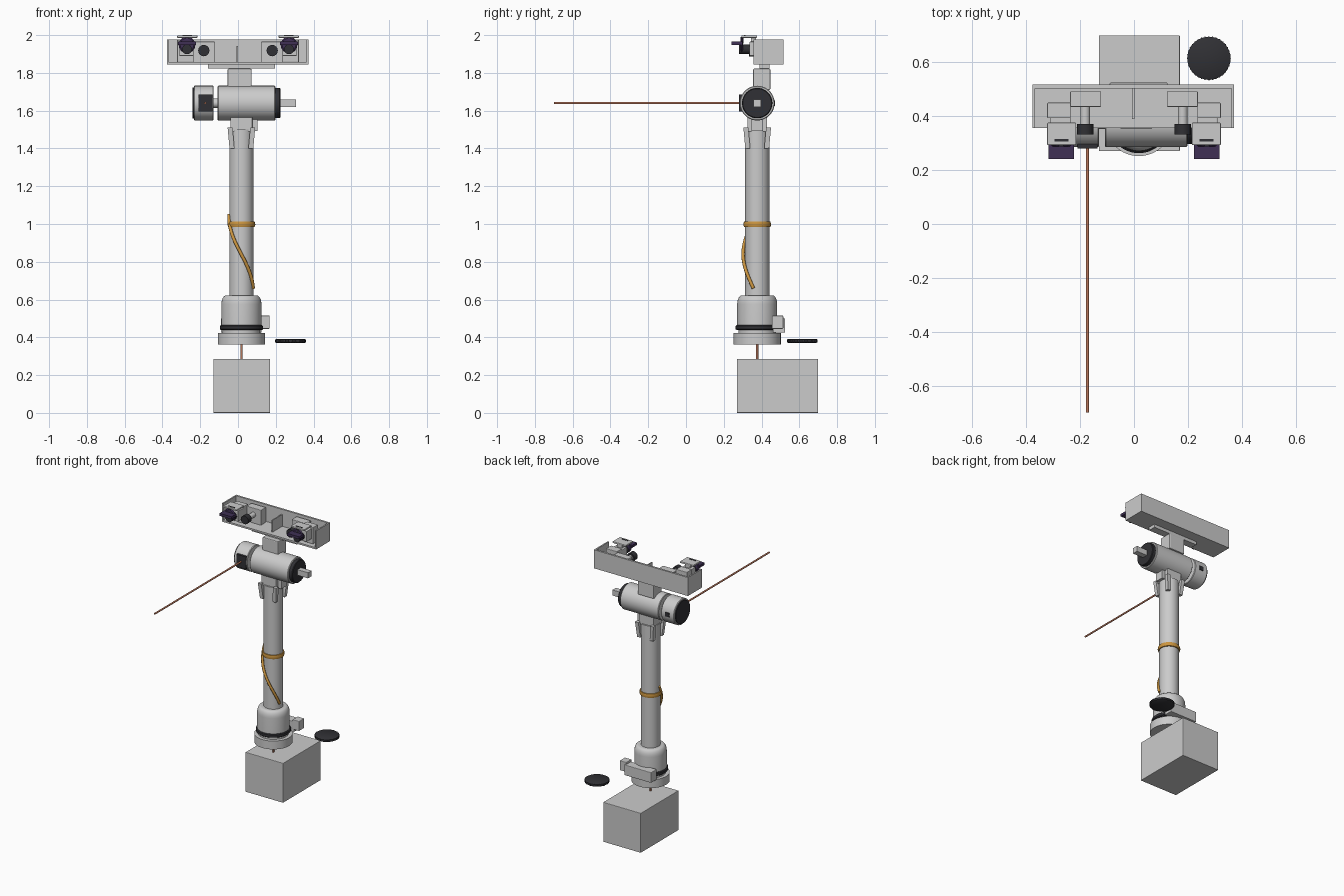
import bpy, bmesh, math
from mathutils import Vector

cube = bpy.data.objects.get("Cube")
if cube:
    bpy.data.objects.remove(cube, do_unlink=True)


def material(name, rgb):
    m = bpy.data.materials.new(name)
    m.use_nodes = True
    m.diffuse_color = (*rgb, 1)
    m.node_tree.nodes["Principled BSDF"].inputs["Base Color"].default_value = (*rgb, 1)
    return m


GREY = material("light grey", (0.6, 0.6, 0.6))
DARK = material("charcoal", (0.03, 0.03, 0.035))
COPPER = material("copper", (0.5, 0.19, 0.11))
AMBER = material("amber", (0.6, 0.3, 0.05))
VIOLET = material("dark violet", (0.05, 0.03, 0.09))

CX, CY = 0.018, 0.377   # mast axis
HEAD_Z = 1.64           # height of the head axis


def finish(name, bm, mat, smooth=False):
    bmesh.ops.recalc_face_normals(bm, faces=bm.faces)
    mesh = bpy.data.meshes.new(name)
    bm.to_mesh(mesh)
    bm.free()
    ob = bpy.data.objects.new(name, mesh)
    bpy.context.collection.objects.link(ob)
    mesh.materials.append(mat)
    if smooth:
        bpy.ops.object.select_all(action='DESELECT')
        ob.select_set(True)
        bpy.context.view_layer.objects.active = ob
        bpy.ops.object.shade_smooth_by_angle(angle=math.radians(35))
    return ob


def box(name, xs, ys, zs, mat=GREY, bevel=0):
    bm = bmesh.new()
    bmesh.ops.create_cube(bm, size=1)
    for v in bm.verts:
        v.co = Vector([(r[0] + r[1]) / 2 + c * (r[1] - r[0])
                       for r, c in zip((xs, ys, zs), v.co)])
    if bevel:
        bmesh.ops.bevel(bm, geom=bm.edges[:], offset=bevel, segments=2,
                        affect='EDGES', profile=0.5)
    return finish(name, bm, mat)


def lathe(name, profile, origin, axis="Z", mat=GREY, sides=48):
    """Revolve (radius, distance) points around an axis through origin."""
    bm = bmesh.new()
    rings = []
    for r, d in profile:
        ring = []
        for i in range(sides):
            a = math.tau * i / sides
            p, q = r * math.cos(a), r * math.sin(a)
            co = {"X": (d, p, q), "Y": (p, d, q), "Z": (p, q, d)}[axis]
            ring.append(bm.verts.new(Vector(origin) + Vector(co)))
        rings.append(ring)
    for a, b in zip(rings, rings[1:]):
        for i in range(sides):
            j = (i + 1) % sides
            bm.faces.new((a[i], a[j], b[j], b[i]))
    bm.faces.new(rings[0])
    bm.faces.new(rings[-1])
    return finish(name, bm, mat, True)


def rod(name, r, start, end, origin, axis, mat=GREY, sides=32):
    return lathe(name, [(r, start), (r, end)], origin, axis, mat, sides)


# Control box, feed wire and loose knurled cap
box("control_box", (-0.13, 0.17), (0.27, 0.70), (0, 0.285), bevel=0.003)
rod("feed_wire", 0.006, 0.28, 0.37, (CX, CY, 0), "Z", COPPER, 12)
CAP = (0.278, 0.615, 0)
lathe("loose_cap", [(0.074, 0.37), (0.08, 0.374), (0.08, 0.388), (0.074, 0.392)], CAP, "Z", DARK)
for i in range(36):
    a = math.tau * i / 36
    rod("cap_knurl", 0.003, 0.373, 0.389,
        (CAP[0] + 0.079 * math.cos(a), CAP[1] + 0.079 * math.sin(a), 0), "Z", DARK, 6)

# Mast base
AXIS = (CX, CY, 0)
rod("base_flange", 0.125, 0.362, 0.422, AXIS, "Z", sides=64)
bell = [(0.1, 0.42), (0.1, 0.44), (0.106, 0.445), (0.106, 0.575)]
bell += [(0.081 + 0.025 * math.cos(t * math.pi / 12), 0.575 + 0.047 * math.sin(t * math.pi / 12))
         for t in range(1, 7)]
lathe("base_bell", bell, AXIS, sides=64)
lathe("base_seal", [(0.108, 0.438), (0.114, 0.443), (0.114, 0.46), (0.108, 0.465)], AXIS, "Z", DARK)
box("rear_bracket", (-0.09, 0.125), (0.46, 0.525), (0.425, 0.5), bevel=0.004)
box("bracket_plug", (0.115, 0.168), (0.455, 0.515), (0.445, 0.515), bevel=0.004)

# Mast tube with cable strap and wrapped cable
rod("mast_tube", 0.064, 0.61, 1.5, AXIS, "Z", sides=48)
lathe("cable_strap", [(0.06, 0.983), (0.07, 0.985), (0.074, 0.998), (0.07, 1.012), (0.06, 1.014)],
      AXIS, "Z", AMBER)
curve = bpy.data.curves.new("wrapped_cable", 'CURVE')
curve.dimensions = '3D'
curve.bevel_depth = 0.009
curve.bevel_resolution = 3
curve.use_fill_caps = True
spline = curve.splines.new('POLY')
STEPS = 28
spline.points.add(STEPS)
for i, p in enumerate(spline.points):
    t = i / STEPS
    a = math.radians(185 + 157 * t)
    r = 0.066 + 0.009 * math.sin(math.pi * t)
    p.co = (CX + r * math.cos(a), CY + r * math.sin(a), 1.05 - 0.39 * t, 1)
curve.materials.append(AMBER)
bpy.context.collection.objects.link(bpy.data.objects.new("wrapped_cable", curve))

# Collar that clips the head to the mast
box("collar_block", (CX - 0.058, CX + 0.058), (CY - 0.052, CY + 0.052), (1.49, 1.58), bevel=0.003)
box("collar_lug", (0.07, 0.102), (CY - 0.03, CY + 0.03), (1.492, 1.56))
for sx in (-1, 1):
    for sy in (-1, 1):
        x, y = CX + sx * 0.05, CY + sy * 0.05
        clip = box("collar_clip", (x - 0.013, x + 0.013), (y - 0.013, y + 0.013), (1.4, 1.51))
        for v in clip.data.vertices:
            if v.co.z > 1.5:
                v.co.x += sx * 0.01
                v.co.y += sy * 0.01

# Horizontal head: motor drum, sensor drum and the beam
H = (0, CY, HEAD_Z)
lathe("motor_drum", [(0.088, -0.108), (0.092, -0.104), (0.092, 0.194), (0.088, 0.198)], H, "X", sides=64)
lathe("motor_flange", [(0.08, 0.195), (0.08, 0.22), (0.076, 0.224)], H, "X", DARK)
box("drive_shaft", (0.22, 0.308), (CY - 0.02, CY + 0.02), (HEAD_Z - 0.02, HEAD_Z + 0.02))
rod("drum_axle", 0.025, -0.135, -0.1, H, "X")
lathe("sensor_drum", [(0.088, -0.233), (0.092, -0.229), (0.092, -0.133), (0.088, -0.129)], H, "X", sides=64)
rod("sensor_end_cap", 0.082, -0.24, -0.23, H, "X", DARK)
box("sensor_window", (-0.21, -0.135), (0.281, 0.32), (1.595, 1.685), DARK)
box("sensor_rear_port", (-0.195, -0.165), (0.44, 0.472), (1.625, 1.655), DARK)
rod("beam", 0.006, -0.70, 0.29, (-0.173, 0, HEAD_Z), "Y", COPPER, 12)

# Neck and mounting plate
box("neck", (-0.055, 0.072), (0.355, 0.447), (1.71, 1.822), bevel=0.006)
box("mount_plate", (-0.16, 0.197), (0.388, 0.442), (1.822, 1.845))

# Camera tray, open at the front and top
box("tray_floor", (-0.377, 0.372), (0.357, 0.515), (1.845, 1.857))
box("tray_back", (-0.377, 0.372), (0.503, 0.517), (1.845, 1.978))
for x in (-0.377, 0.362):
    box("tray_end", (x, x + 0.01), (0.357, 0.515), (1.845, 1.978))
box("tray_divider", (-0.007, 0.001), (0.39, 0.51), (1.85, 1.942))

# Two mirrored camera units
for s, side in ((-1, "right"), (1, "left")):
    def unit(part, x0, x1, ys, zs, mat=GREY, bevel=0.0):
        xs = sorted((s * x0, s * x1))
        return box(side + "_" + part, xs, ys, zs, mat, bevel)

    # lamp block, stem and knob
    lamp = s * 0.181
    unit("lamp_block", 0.122, 0.237, (0.435, 0.492), (1.855, 1.965), bevel=0.003)
    rod(side + "_lamp_stem", 0.018, 0.365, 0.44, (lamp, 0, 1.918), "Y")
    rod(side + "_lamp_knob", 0.03, 0.333, 0.372, (lamp, 0, 1.918), "Y", DARK, 16)
    # camera body, lens and visor
    cam = s * 0.27
    unit("camera_mount", 0.235, 0.322, (0.393, 0.45), (1.856, 1.975), bevel=0.003)
    unit("camera_body", 0.235, 0.31, (0.335, 0.4), (1.89, 1.965), bevel=0.003)
    unit("camera_top", 0.215, 0.322, (0.293, 0.376), (1.986, 1.998), bevel=0.003)
    unit("camera_post", 0.25, 0.29, (0.345, 0.37), (1.96, 1.988))
    rod(side + "_lens_barrel", 0.026, 0.28, 0.34, (cam, 0, 1.925), "Y", DARK, 24)
    lathe(side + "_lens_ring", [(0.036, 0.288), (0.044, 0.295), (0.036, 0.302)],
          (cam, 0, 1.948), "Y", VIOLET, 24)
    unit("visor", 0.222, 0.317, (0.242, 0.298), (1.947, 1.965), VIOLET)
    unit("visor_front_bracket", 0.262, 0.278, (0.288, 0.305), (1.955, 1.99), DARK)
    unit("top_label", 0.243, 0.295, (0.306, 0.315), (1.996, 2.0), DARK)
